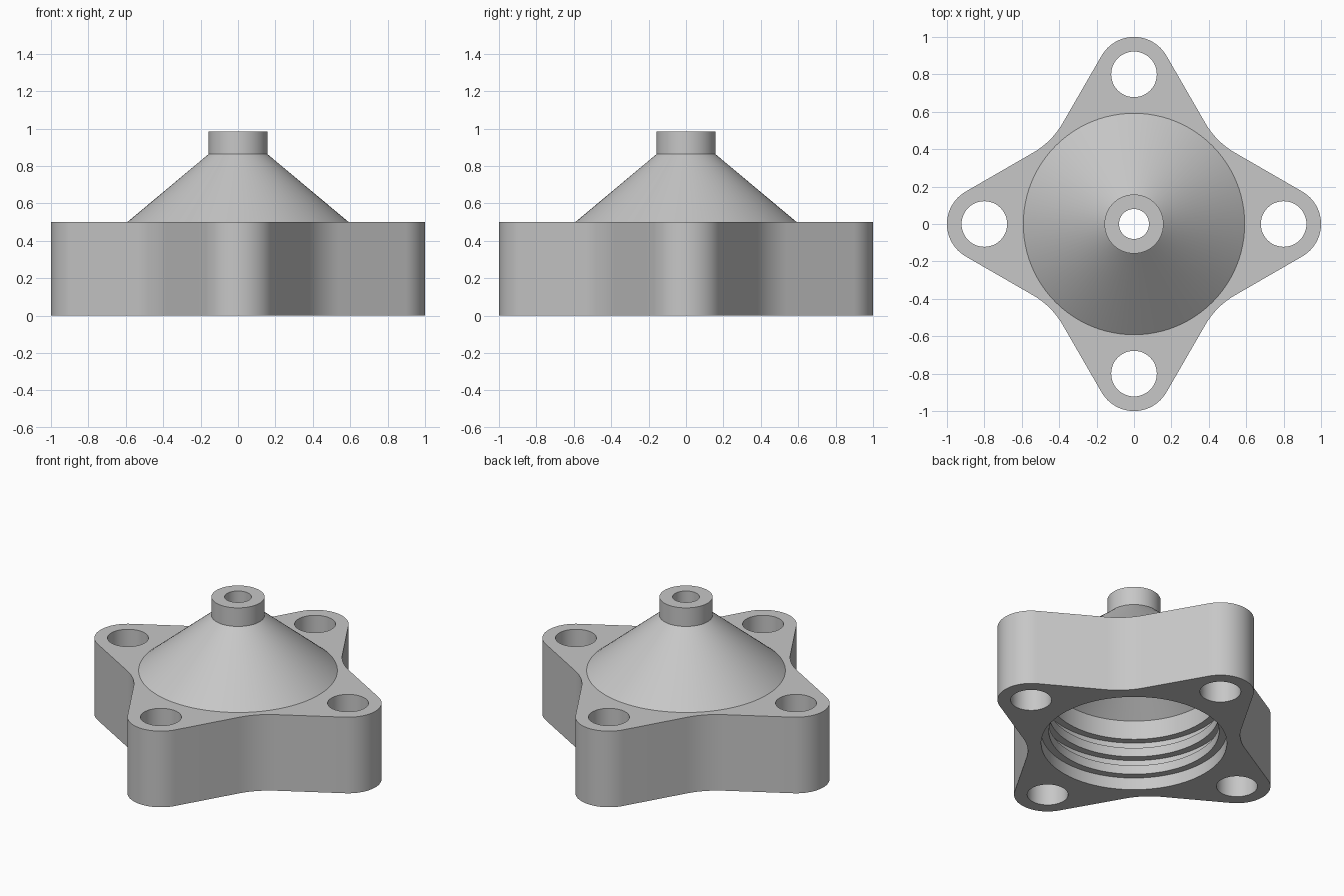
import bpy, bmesh
from math import sin, cos, tan, radians, tau
from mathutils import Vector, Matrix

cube = bpy.data.objects.get("Cube")
if cube:
    bpy.data.objects.remove(cube, do_unlink=True)

SIDES = 96
HEIGHT = 0.5
LUG_X, LUG_R, HOLE_R = 0.8, 0.2, 0.122
FILLET_R = 0.43
BORE_R, RIDGE_R = 0.553, 0.507

material = bpy.data.materials.new("plain grey")
material.use_nodes = True
grey = (0.57, 0.57, 0.57, 1)
material.diffuse_color = grey
material.node_tree.nodes["Principled BSDF"].inputs["Base Color"].default_value = grey

bm = bmesh.new()


def arc(centre, radius, start, end, steps):
    """Points along an arc, angles in degrees."""
    angles = [radians(start + (end - start) * i / steps) for i in range(steps + 1)]
    return [Vector((centre[0] + radius * cos(a), centre[1] + radius * sin(a))) for a in angles]


def circle(radius, centre=(0, 0), sides=SIDES):
    return arc(centre, radius, 0, 360, sides)[:-1]


def loop(points, z):
    return [bm.verts.new((p.x, p.y, z)) for p in points]


def bridge(lower, upper):
    """Wall between two matching closed loops."""
    for i in range(len(lower)):
        j = (i + 1) % len(lower)
        bm.faces.new((lower[i], lower[j], upper[j], upper[i]))


def cap(loops):
    """Flat face with holes, bounded by closed loops."""
    edges = []
    for ring in loops:
        for a, b in zip(ring, ring[1:] + ring[:1]):
            edges.append(bm.edges.get((a, b)) or bm.edges.new((a, b)))
    bmesh.ops.triangle_fill(bm, edges=edges, use_beauty=True, use_dissolve=False)


# Four-lug outline: rounded lugs joined by straight flanks and concave fillets
corner = LUG_R + LUG_X * cos(radians(60))
corner /= cos(radians(60)) + sin(radians(60))
fillet_centre = corner + FILLET_R / cos(radians(15)) * cos(radians(45))
quarter = arc((LUG_X, 0), LUG_R, -60, 60, 24)
quarter += arc((fillet_centre, fillet_centre), FILLET_R, 240, 210, 12)
outline = []
for turn in range(4):
    spin = Matrix.Rotation(turn * tau / 4, 2)
    outline += [spin @ p for p in quarter]

# Outer walls and bolt holes of the flange
bottom_loops, top_loops = [], []
bolt_holes = [circle(HOLE_R, c, 48)
              for c in ((LUG_X, 0), (0, LUG_X), (-LUG_X, 0), (0, -LUG_X))]
for shape in [outline] + bolt_holes:
    low, high = loop(shape, 0), loop(shape, HEIGHT)
    bridge(low, high)
    bottom_loops.append(low)
    top_loops.append(high)

# Ridged bore, inner cone, spout and outer cone in one turned profile
profile = [(BORE_R, 0)]
for z in (0.08, 0.2, 0.32):
    profile += [(BORE_R, z), (RIDGE_R, z)]
    if z < 0.3:
        profile += [(RIDGE_R, z + 0.06), (BORE_R, z + 0.06)]
profile += [(RIDGE_R, 0.445), (0.08, 0.8), (0.08, 0.985),
            (0.158, 0.985), (0.158, 0.863), (0.592, HEIGHT)]
rings = [loop(circle(r), z) for r, z in profile]
for a, b in zip(rings, rings[1:]):
    bridge(a, b)

# Flat underside and top of the flange
cap(bottom_loops + [rings[0]])
cap(top_loops + [rings[-1]])

bmesh.ops.recalc_face_normals(bm, faces=bm.faces[:])
mesh = bpy.data.meshes.new("flanged_funnel")
bm.to_mesh(mesh)
bm.free()
mesh.materials.append(material)
funnel = bpy.data.objects.new("flanged_funnel", mesh)
bpy.context.collection.objects.link(funnel)

bpy.ops.object.select_all(action="DESELECT")
funnel.select_set(True)
bpy.context.view_layer.objects.active = funnel
bpy.ops.object.shade_smooth_by_angle(angle=radians(30))
